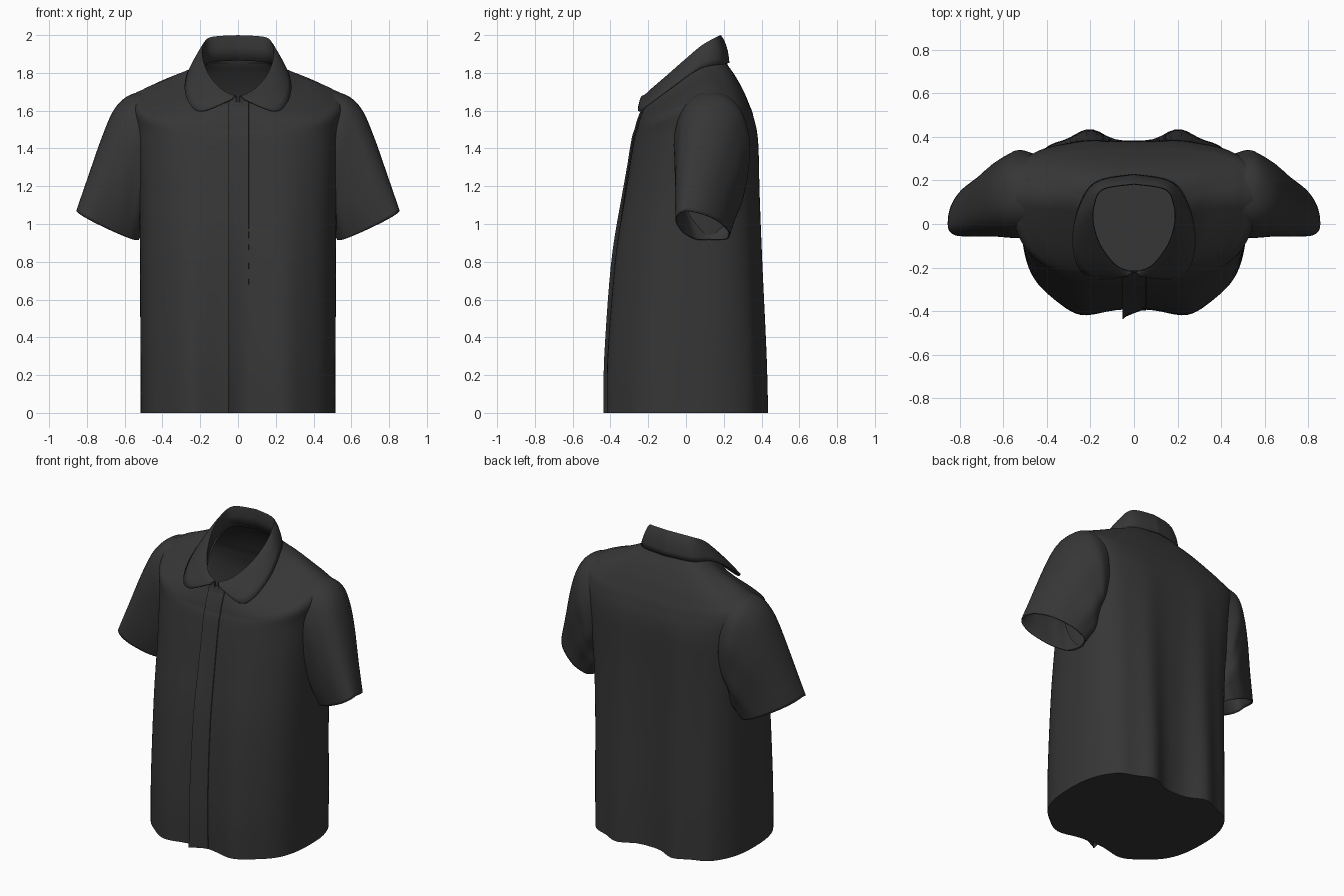
import bpy, bmesh, math

if "Cube" in bpy.data.objects:
    bpy.data.objects.remove(bpy.data.objects["Cube"])

cloth = bpy.data.materials.new("charcoal cloth")
cloth.diffuse_color = (0.037, 0.037, 0.037, 1)
cloth.use_nodes = True
cloth.node_tree.nodes["Principled BSDF"].inputs["Base Color"].default_value = cloth.diffuse_color


def spline(pts, u):
    """Catmull-Rom value at parameter u through equal-length tuples."""
    i = min(int(u), len(pts) - 2)
    t = u - i
    p0, p1, p2, p3 = (pts[min(max(j, 0), len(pts) - 1)] for j in range(i - 1, i + 3))
    return [0.5 * (2 * b + (c - a) * t + (2 * a - 5 * b + 4 * c - d) * t * t
                   + (3 * b - a - 3 * c + d) * t ** 3)
            for a, b, c, d in zip(p0, p1, p2, p3)]


def steps(a, b, n):
    return [a + (b - a) * i / n for i in range(n + 1)]


def power(v, e):
    return math.copysign(abs(v) ** e, v)


def loft(name, rows, closed=True, cap=False, thick=0.0, mirror=False):
    """Skin a list of point rows, with optional cap, thickness and mirror."""
    bm = bmesh.new()
    grid = [[bm.verts.new(p) for p in row] for row in rows]
    n = len(grid[0])
    for r0, r1 in zip(grid, grid[1:]):
        for j in range(n if closed else n - 1):
            k = (j + 1) % n
            bm.faces.new((r0[j], r0[k], r1[k], r1[j]))
    if cap:
        bm.faces.new(grid[0][::-1])
    bmesh.ops.recalc_face_normals(bm, faces=bm.faces)
    mesh = bpy.data.meshes.new(name)
    bm.to_mesh(mesh)
    bm.free()
    mesh.materials.append(cloth)
    ob = bpy.data.objects.new(name, mesh)
    bpy.context.collection.objects.link(ob)
    bpy.ops.object.select_all(action='DESELECT')
    ob.select_set(True)
    bpy.context.view_layer.objects.active = ob
    bpy.ops.object.shade_smooth_by_angle(angle=math.radians(50))
    if mirror:
        ob.modifiers.new("mirror", 'MIRROR')
    if thick:
        s = ob.modifiers.new("cloth thickness", 'SOLIDIFY')
        s.thickness = thick
        s.offset = 0
    return ob


# Body rings: half width, front y, back y, front z, side z, back z, side y, back roundness
RINGS = [
    (.515, -.432, .442, 0, 0, 0, .02, .74),
    (.517, -.43, .434, .3, .3, .3, .03, .73),
    (.519, -.39, .41, .8, .8, .8, .05, .68),
    (.525, -.335, .395, 1.15, 1.17, 1.15, .08, .6),
    (.545, -.285, .385, 1.43, 1.50, 1.44, .12, .52),
    (.56, -.264, .358, 1.50, 1.675, 1.57, .13, .5),
    (.50, -.254, .332, 1.535, 1.725, 1.64, .13, .5),
    (.41, -.245, .302, 1.56, 1.765, 1.71, .12, .52),
    (.32, -.235, .26, 1.585, 1.795, 1.785, .11, .55),
    (.24, -.222, .222, 1.615, 1.822, 1.84, .08, .58),
    (.208, -.214, .208, 1.65, 1.835, 1.87, .05, .6)]


def body_point(k, t):
    a, yf, yb, zf, zs, zb, yc, eb = spline(RINGS, k)
    s, c = math.sin(t), math.cos(t)
    x = a * power(c, .72)
    f = abs(s) ** (.8 if s < 0 else eb)
    y = yc + f * ((yf if s < 0 else yb) - yc)
    z = zs + f * ((zf if s < 0 else zb) - zs)
    w = max(0, 1 - z / 1.6)                       # drape fades upward
    dip = math.exp(-(x / .12) ** 2)
    fold = .011 * math.cos(x * (24 if s < 0 else 30)) * abs(s)
    y += w * (.06 * dip - fold) if s < 0 else w * (fold - .075 * dip)
    return x, y, max(z, 0)


# Torso, closed at the hem
N = 112
loft("shirt_body", [[body_point(k, 2 * math.pi * (j + .5) / N) for j in range(N)]
                    for k in steps(0, len(RINGS) - 1, 70)], cap=True)


# Overlapping button placket: lifted on one edge, flush on the other
def placket_point(k, x, lift):
    a = spline(RINGS, k)[0]
    t = -math.acos(power(x / a, 1 / .72))
    px, py, pz = body_point(k, t)
    return x, py - lift, pz


rows = []
for k in steps(0, len(RINGS) - 1.15, 50):
    flare = .012 + .04 * max(0, 1 - k / 3.5)
    rows.append([placket_point(k, x, l) for x, l in (
        (-.042, 0), (-.052, flare), (-.035, flare * .75), (0, flare * .4 + .002),
        (.035, .005), (.055, .004), (.058, -.002))])
loft("front_placket", rows, closed=False)

# Sleeve sections: outer x y z, inner x y z, front depth, back depth, drop, ripple
SLEEVE = [
    (.49, .13, 1.70, .44, .13, 1.15, .18, .19, 0, 0),
    (.58, .13, 1.675, .47, .14, 1.10, .195, .20, 0, .02),
    (.655, .11, 1.60, .48, .14, 1.05, .18, .19, .01, .025),
    (.72, .08, 1.45, .49, .14, 1.00, .16, .18, .01, .025),
    (.79, .04, 1.25, .508, .135, .96, .13, .16, .015, .02),
    (.852, 0, 1.07, .53, .12, .92, .09, .155, .02, .01)]


def sleeve_point(k, t):
    ox, oy, oz, ix, iy, iz, hf, hb, drop, rip = spline(SLEEVE, k)
    inner = .5 - .5 * math.cos(t)
    r = 1 + rip * inner * math.sin(9 * t + k)     # creases near the armpit
    c, s = r * power(math.cos(t), .9), r * power(math.sin(t), .85)
    return ((ox + ix) / 2 + c * (ox - ix) / 2,
            (oy + iy) / 2 + c * (oy - iy) / 2 + s * (hb if s > 0 else hf),
            (oz + iz) / 2 + c * (oz - iz) / 2 - abs(s) * drop)


loft("sleeves", [[sleeve_point(k, 2 * math.pi * j / 56) for j in range(56)]
                 for k in steps(0, len(SLEEVE) - 1, 30)], thick=.008, mirror=True)

# Collar stations from front to back: fold line x y z, outer edge x y z
COLLAR = [
    (.010, -.222, 1.675, .030, -.240, 1.660),
    (.085, -.190, 1.708, .185, -.250, 1.597),
    (.155, -.100, 1.785, .256, -.195, 1.635),
    (.188, .000, 1.872, .280, -.070, 1.725),
    (.185, .085, 1.942, .252, .075, 1.823),
    (.145, .160, 1.985, .175, .190, 1.845),
    (0, .185, 1.996, 0, .226, 1.852)]
rows = []
for u in steps(0, len(COLLAR) - 1, 48):
    fx, fy, fz, ox, oy, oz = spline(COLLAR, u)
    fx, ox = max(fx, 0), max(ox, 0)
    row = [(fx * 1.04, fy * 1.02, fz - .13), (fx * 1.02, fy, fz - .06),
           (fx, fy, fz - .012)]
    for q in (0, .12, .35, .6, .8, 1):            # fall rolls over the fold
        bulge = .008 * math.sin(math.pi * q)
        row.append((fx + (ox - fx) * q, fy + (oy - fy) * q + (bulge if fy > .1 else 0),
                    fz + (oz - fz) * q + bulge))
    rows.append(row)
# Join both halves into one continuous collar
left = [[(-x, y, z) for x, y, z in r] for r in rows[-2::-1]]
loft("collar", rows + left, closed=False, thick=.008)
